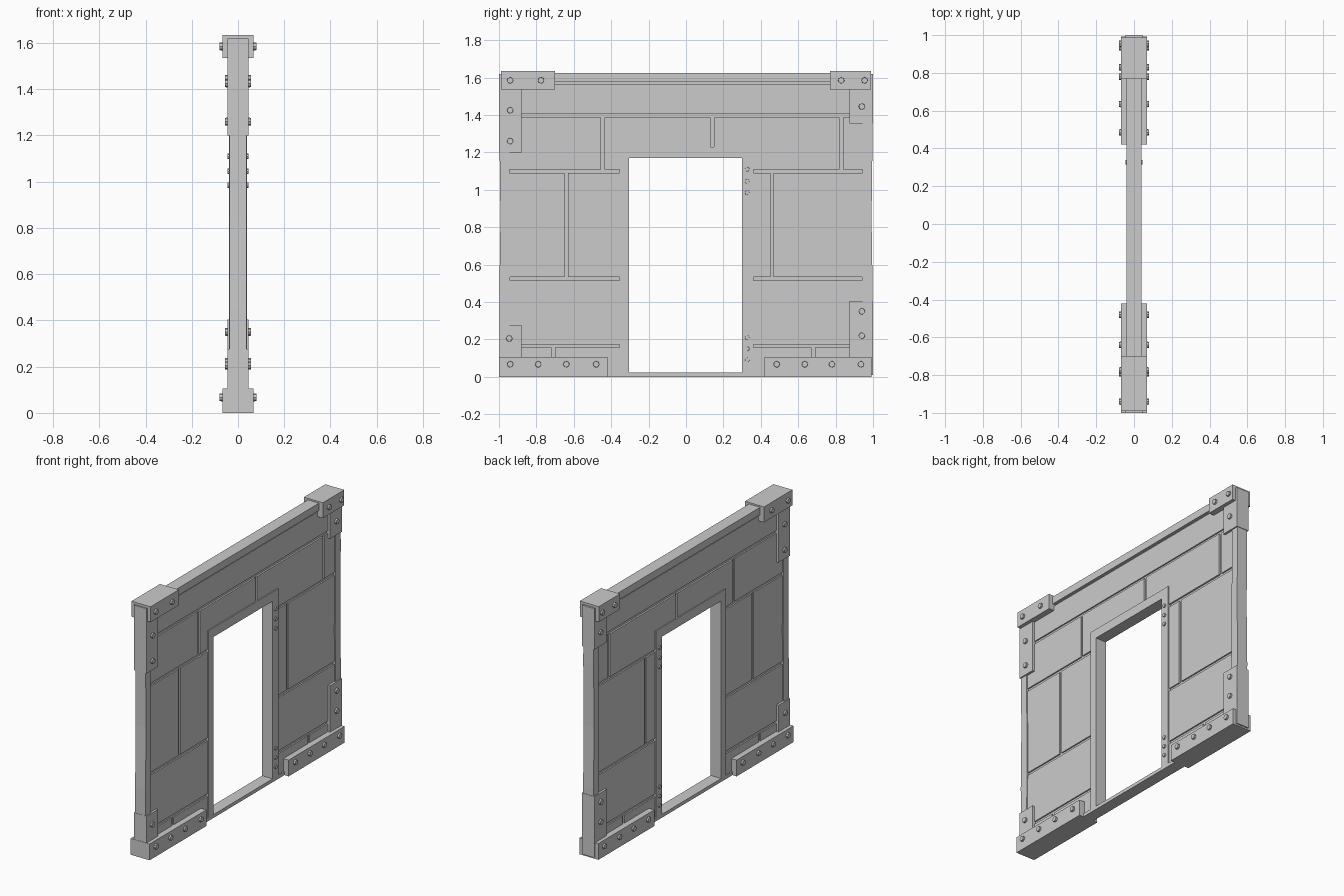
import bpy, bmesh, math
from mathutils import Matrix


def prism(name, pts, half):
    """Extrude a (y, z) outline through the wall, from -half to +half in x."""
    bm = bmesh.new()
    face = bm.faces.new([bm.verts.new((-half, y, z)) for y, z in pts])
    ext = bmesh.ops.extrude_face_region(bm, geom=[face])
    verts = [g for g in ext["geom"] if isinstance(g, bmesh.types.BMVert)]
    bmesh.ops.translate(bm, verts=verts, vec=(2 * half, 0, 0))
    bmesh.ops.recalc_face_normals(bm, faces=bm.faces)
    me = bpy.data.meshes.new(name)
    bm.to_mesh(me)
    bm.free()
    ob = bpy.data.objects.new(name, me)
    bpy.context.collection.objects.link(ob)
    return ob


def slab(name, y0, y1, z0, z1, half):
    return prism(name, [(y0, z0), (y1, z0), (y1, z1), (y0, z1)], half)


def bolts(name, points, surface, radius, height):
    """Eight-sided bolt heads on both faces of the wall."""
    bm = bmesh.new()
    for y, z in points:
        for s in (-1, 1):
            mat = Matrix.Translation((s * surface, y, z)) @ Matrix.Rotation(s * math.pi / 2, 4, 'Y')
            bmesh.ops.create_cone(bm, cap_ends=True, segments=8, radius1=radius,
                                  radius2=radius * 0.9, depth=2 * height, matrix=mat)
    me = bpy.data.meshes.new(name)
    bm.to_mesh(me)
    bm.free()
    bpy.context.collection.objects.link(bpy.data.objects.new(name, me))


# Recessed core seen in the seams
prism("wall_core", [(-0.97, 0.01), (-0.33, 0.01), (-0.33, 1.20), (0.33, 1.20),
                    (0.33, 0.01), (0.97, 0.01), (0.97, 1.60), (-0.97, 1.60)], 0.021)

# Stone panels: y0, y1, z0, z1, leaving narrow grooves between them
G = 0.009
panels = [
    (-0.96, 0.96, 1.395, 1.575),
    (-0.96, -0.445, 1.10, 1.395), (0.83, 0.96, 1.10, 1.395),
    (-0.96, -0.64, 0.525, 1.10), (-0.64, -0.345, 0.525, 1.10),
    (0.35, 0.46, 0.525, 1.10), (0.46, 0.96, 0.525, 1.10),
    (-0.96, -0.345, 0.165, 0.525), (0.35, 0.96, 0.165, 0.525),
    (-0.96, -0.71, 0.0, 0.165), (-0.71, -0.345, 0.0, 0.165),
    (0.35, 0.68, 0.0, 0.165), (0.68, 0.96, 0.0, 0.165),
]
for i, (y0, y1, z0, z1) in enumerate(panels):
    slab(f"wall_panel_{i + 1}", y0 + G, y1 - G, z0 + G, z1 - G, 0.030)

# L-shaped panels over the doorway
for name, outer, inner, seam in (("lintel_left", -0.445 + G, -0.345, 0.14 - G),
                                 ("lintel_right", 0.83 - G, 0.35, 0.14 + G)):
    prism(name, [(outer, 1.10 + G), (inner, 1.10 + G), (inner, 1.22), (seam, 1.22),
                 (seam, 1.395 - G), (outer, 1.395 - G)], 0.032)

# Door frame and sill
prism("door_frame", [(-0.355, 0.02), (-0.305, 0.02), (-0.305, 1.17), (0.30, 1.17),
                     (0.30, 0.02), (0.36, 0.02), (0.36, 1.23), (-0.355, 1.23)], 0.038)
slab("door_sill", -0.43, 0.43, 0.0, 0.022, 0.038)

# Edge posts, slightly worn, and top rail
for s, side in ((-1, "left"), (1, "right")):
    prism(f"{side}_post", [(s * 0.945, 0.03), (s * 0.995, 0.03), (s * 0.998, 0.45),
                           (s * 0.992, 0.85), (s * 0.997, 1.25), (s * 0.995, 1.60),
                           (s * 0.945, 1.60), (s * 0.945, 1.10), (s * 0.940, 0.75)], 0.037)
slab("top_rail", -0.98, 0.98, 1.577, 1.625, 0.040)

# Corner brackets
slab("upper_left_bracket", -1.0, -0.88, 1.20, 1.62, 0.045)
slab("upper_right_bracket", 0.875, 1.0, 1.355, 1.62, 0.045)
slab("lower_left_bracket", -0.998, -0.88, 0.02, 0.277, 0.045)
slab("lower_right_bracket", 0.875, 1.0, 0.01, 0.405, 0.045)

# Thick caps along the top and bottom corners
slab("top_left_cap", -0.99, -0.70, 1.535, 1.635, 0.068)
slab("top_right_cap", 0.77, 0.988, 1.535, 1.635, 0.068)
slab("bottom_left_cap", -1.0, -0.42, 0.0, 0.105, 0.068)
slab("bottom_right_cap", 0.42, 0.992, 0.0, 0.105, 0.068)

# Bolts and rivets
bolts("cap_bolts", [(-0.94, 1.585), (-0.775, 1.585), (0.83, 1.585), (0.955, 1.585)]
      + [(y, 0.067) for y in (-0.94, -0.79, -0.64, -0.48, 0.485, 0.635, 0.78, 0.935)],
      0.068, 0.018, 0.012)
bolts("bracket_bolts", [(-0.94, 1.425), (-0.94, 1.26), (0.94, 1.445), (-0.945, 0.205),
                        (0.94, 0.35), (0.94, 0.22)], 0.045, 0.018, 0.012)
bolts("door_frame_rivets", [(0.327, z) for z in (1.11, 1.045, 0.985, 0.21, 0.15, 0.09)],
      0.038, 0.013, 0.008)
